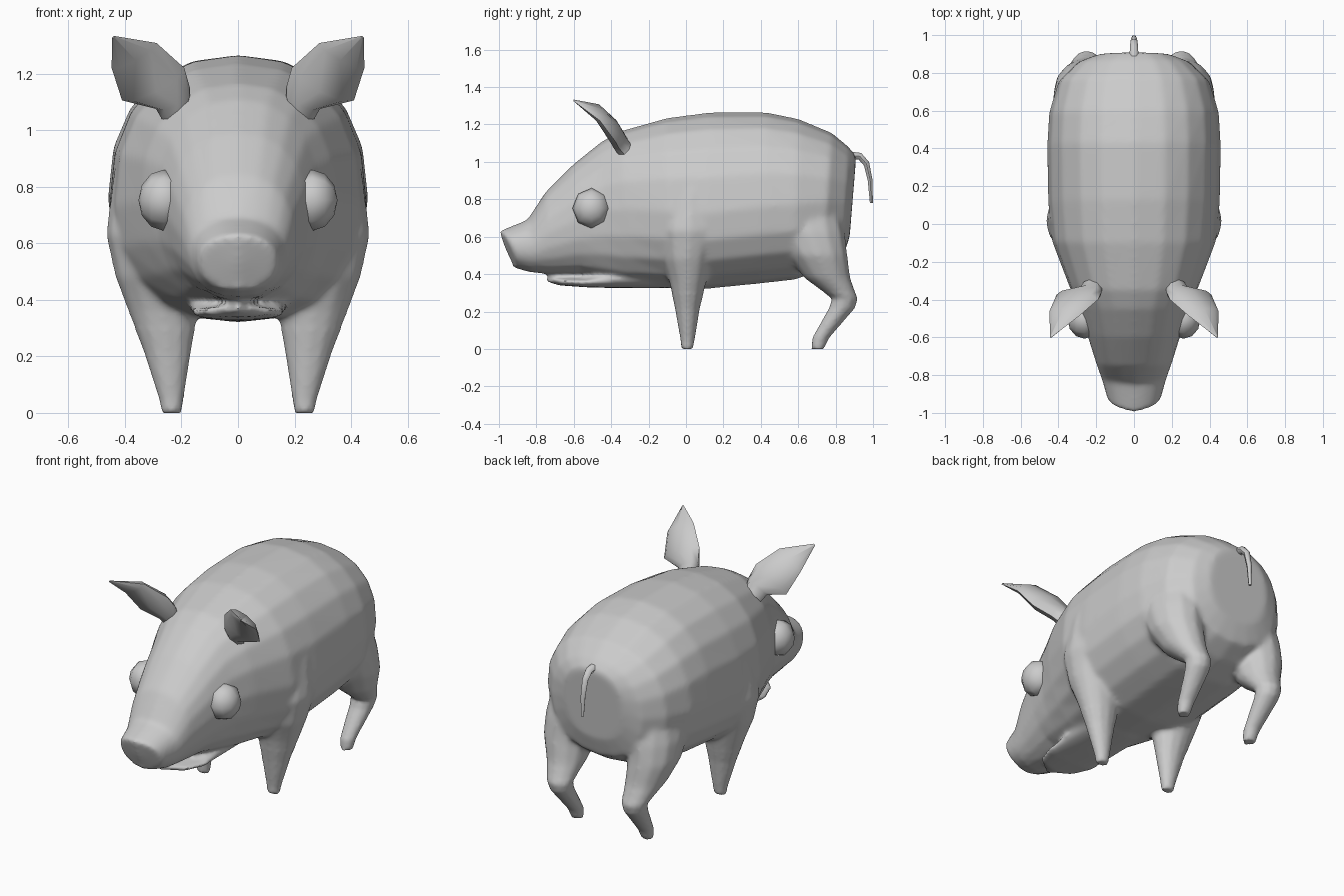
import bpy, bmesh, math
from mathutils import Vector

if "Cube" in bpy.data.objects:
    bpy.data.objects.remove(bpy.data.objects["Cube"])

skin = bpy.data.materials.new("skin_grey")
skin.diffuse_color = (0.6, 0.6, 0.6, 1)
skin.use_nodes = True
skin.node_tree.nodes["Principled BSDF"].inputs["Base Color"].default_value = skin.diffuse_color


def loft(name, rings, tip=None):
    """Skin a list of equal-length point rings and fan-close both ends."""
    bm = bmesh.new()
    rows = [[bm.verts.new(p) for p in r] for r in rings]
    n = len(rows[0])
    for a, b in zip(rows, rows[1:]):
        for i in range(n):
            j = (i + 1) % n
            bm.faces.new((a[i], a[j], b[j], b[i]))
    for r, point in ((rows[0], tip), (rows[-1], None)):
        c = bm.verts.new(point or sum((v.co for v in r), Vector()) / n)
        for i in range(n):
            bm.faces.new((r[i], r[(i + 1) % n], c))
    bmesh.ops.recalc_face_normals(bm, faces=bm.faces)
    return finish(name, bm)


def select(obs):
    bpy.ops.object.select_all(action='DESELECT')
    for ob in obs:
        ob.select_set(True)
    bpy.context.view_layer.objects.active = obs[0]


def finish(name, bm):
    me = bpy.data.meshes.new(name)
    bm.to_mesh(me)
    bm.free()
    me.materials.append(skin)
    ob = bpy.data.objects.new(name, me)
    bpy.context.collection.objects.link(ob)
    select([ob])
    bpy.ops.object.shade_smooth_by_angle(angle=math.radians(60))
    return ob


def spow(v, p):
    return math.copysign(abs(v) ** p, v)


def section(yt, zt, yb, zb, w, bow=0.0, low=0.5, n=20, e=0.88):
    """Upright ring; low is how far down its widest point sits."""
    pts = []
    for i in range(n):
        a = 2 * math.pi * i / n
        s, c = spow(math.sin(a), e), spow(math.cos(a), e)
        t = low - c * (low if c > 0 else 1 - low)
        pts.append(Vector((w * s, yt + (yb - yt) * t + bow * abs(s),
                           zt + (zb - zt) * t)))
    return pts


def flat_ring(x0, x1, y0, y1, z, n=12):
    """Level oval ring filling the given x and y range."""
    return [Vector(((x0 + x1) / 2 + (x1 - x0) / 2 * math.cos(2 * math.pi * i / n),
                    (y0 + y1) / 2 + (y1 - y0) / 2 * math.sin(2 * math.pi * i / n), z))
            for i in range(n)]


def mirrored(rings, s):
    return [[Vector((p.x * s, p.y, p.z)) for p in r] for r in rings]


# Body and head: top y, top z, bottom y, bottom z, half width, bow, low
body = [(-1.0, .63, -.92, .435, .14, .03), (-.85, .69, -.84, .412, .17, .02),
        (-.75, .84, -.73, .40, .20), (-.60, .99, -.56, .395, .25),
        (-.45, 1.11, -.45, .365, .29), (-.35, 1.165, -.30, .335, .345),
        (-.10, 1.235, -.08, .325, .435, 0, .55), (.13, 1.265, .10, .32, .455, 0, .57),
        (.43, 1.265, .40, .35, .46, 0, .55), (.60, 1.23, .58, .37, .45, 0, .53),
        (.78, 1.155, .73, .42, .40), (.87, 1.08, .84, .49, .30),
        (.91, 1.03, .875, .60, .20)]
parts = [loft("body", [section(*r) for r in body], Vector((0, -.965, .53)))]

# Lower jaw
jaw = [(-.75, .376, -.75, .362, .06, .05), (-.68, .378, -.68, .34, .12, .03),
       (-.54, .38, -.54, .33, .16), (-.38, .42, -.38, .325, .17),
       (-.10, .45, -.10, .325, .17)]
parts.append(loft("lower_jaw", [section(*r) for r in jaw]))

# Legs: x range, y range, height
front = [(.20, .27, -.025, .037, 0), (.192, .28, -.03, .047, .05),
         (.165, .335, -.06, .075, .22), (.14, .39, -.09, .11, .36),
         (.14, .435, -.13, .14, .48), (.18, .468, -.15, .18, .63),
         (.25, .44, -.08, .15, .85)]
hind = [(.20, .27, .67, .737, 0), (.19, .28, .675, .767, .06),
        (.18, .315, .765, .905, .22), (.175, .325, .78, .918, .27),
        (.15, .38, .63, .88, .38), (.14, .425, .54, .865, .50),
        (.12, .43, .47, .85, .62), (.14, .39, .48, .80, .82)]

# Ears: inner edge, outer edge, thickness
ear = [((.17, -.33, 1.10), (.27, -.33, 1.04), .045),
       ((.17, -.355, 1.15), (.29, -.36, 1.075), .045),
       ((.19, -.40, 1.22), (.41, -.375, 1.105), .045),
       ((.288, -.485, 1.308), (.447, -.46, 1.22), .03),
       ((.437, -.60, 1.333), (.445, -.60, 1.325), .003)]


def ear_rings():
    axis = Vector((.23, -.26, .25))
    out = []
    for a, b, t in ear:
        a, b = Vector(a), Vector(b)
        mid, half = (a + b) / 2, (b - a) / 2
        nrm = half.cross(axis).normalized() * t
        out.append([mid + half * math.cos(k * math.pi / 4)
                    + nrm * math.sin(k * math.pi / 4) for k in range(8)])
    return out


for s, side in ((1, "right"), (-1, "left")):
    parts.append(loft("front_leg_" + side, mirrored([flat_ring(*r) for r in front], s)))
    parts.append(loft("hind_leg_" + side, mirrored([flat_ring(*r) for r in hind], s)))
    loft("ear_" + side, mirrored(ear_rings(), s))
    # Eye: eight-sided ball with its pole facing outward
    bm = bmesh.new()
    bmesh.ops.create_uvsphere(bm, u_segments=8, v_segments=6, radius=1)
    for v in bm.verts:
        x, y, z = v.co
        v.co = (s * (.262 + .09 * z), -.505 + .102 * x, .752 + .108 * y)
    bmesh.ops.recalc_face_normals(bm, faces=bm.faces)
    finish("eye_" + side, bm)

# Fuse torso, jaw and legs into one skin, then soften the joins
select(parts)
bpy.ops.object.join()
torso = bpy.context.view_layer.objects.active
fuse = torso.modifiers.new("fuse", 'REMESH')
fuse.mode = 'VOXEL'
fuse.voxel_size = 0.012
fuse.use_smooth_shade = True
bpy.ops.object.modifier_apply(modifier="fuse")
soft = torso.vertex_groups.new(name="soft")
for v in torso.data.vertices:
    keep = v.co.z < .3 or v.co.y < -.5 and v.co.z < .45
    soft.add([v.index], .12 if keep else 1, 'REPLACE')
blend = torso.modifiers.new("blend", 'SMOOTH')
blend.factor = 0.5
blend.iterations = 16
blend.vertex_group = "soft"
bpy.ops.object.modifier_apply(modifier="blend")
bpy.ops.object.shade_smooth_by_angle(angle=math.radians(60))

# Tail: y, z, radius, and ring tilt along the drooping path
tail = [(.87, 1.035, .024, 0), (.93, 1.03, .022, -20), (.965, .99, .019, -55),
        (.985, .90, .015, -80), (.991, .78, .009, -90)]
rings = []
for y, z, r, tilt in tail:
    up = Vector((0, -math.sin(math.radians(tilt)), math.cos(math.radians(tilt))))
    rings.append([Vector((r * math.cos(k * math.pi / 3), y, z))
                  + up * r * math.sin(k * math.pi / 3) for k in range(6)])
loft("tail", rings)
